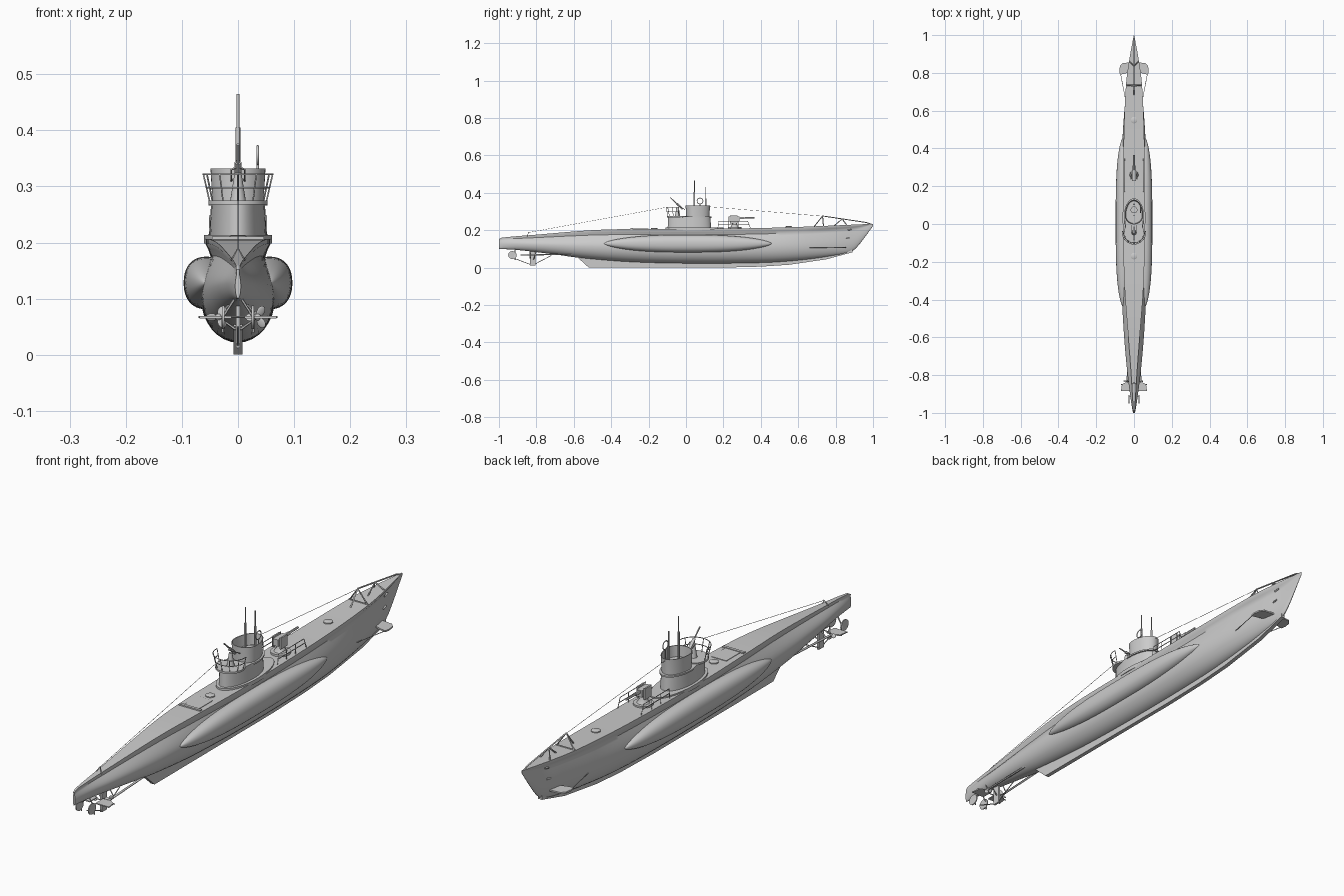
import bpy, bmesh, math
from mathutils import Vector, Matrix

if "Cube" in bpy.data.objects:
    bpy.data.objects.remove(bpy.data.objects["Cube"])

GREY = bpy.data.materials.new("hull grey")
GREY.diffuse_color = (.6, .6, .6, 1)
GREY.use_nodes = True
GREY.node_tree.nodes["Principled BSDF"].inputs["Base Color"].default_value = GREY.diffuse_color

def finish(name, bm, angle=35):
    bmesh.ops.recalc_face_normals(bm, faces=bm.faces)
    me = bpy.data.meshes.new(name)
    bm.to_mesh(me); bm.free()
    me.materials.clear()
    me.materials.append(GREY)
    ob = bpy.data.objects.new(name, me)
    bpy.context.collection.objects.link(ob)
    bpy.ops.object.select_all(action='DESELECT')
    ob.select_set(True)
    bpy.context.view_layer.objects.active = ob
    bpy.ops.object.shade_smooth_by_angle(angle=math.radians(angle))
    return ob

def loft(name, rings, mirror=False):
    """Skin equal-length rings of points and cap both ends."""
    bm = bmesh.new()
    for s in ((1, -1) if mirror else (1,)):
        vs = [[bm.verts.new((p[0] * s, p[1], p[2])) for p in r] for r in rings]
        for a, b in zip(vs, vs[1:]):
            for i in range(len(a)):
                j = (i + 1) % len(a)
                bm.faces.new((a[i], a[j], b[j], b[i]))
        bm.faces.new(vs[0]); bm.faces.new(vs[-1])
    return finish(name, bm)

def tubes(name, paths, r, mirror=False):
    """Round rods along straight-segment paths."""
    cu = bpy.data.curves.new(name, 'CURVE')
    cu.dimensions, cu.bevel_depth, cu.bevel_resolution, cu.use_fill_caps = '3D', r, 1, True
    for s in ((1, -1) if mirror else (1,)):
        for path in paths:
            sp = cu.splines.new('POLY')
            sp.points.add(len(path) - 1)
            for q, p in zip(sp.points, path):
                q.co = (p[0] * s, p[1], p[2], 1)
    tmp = bpy.data.objects.new("tmp", cu)
    bpy.context.collection.objects.link(tmp)
    bpy.context.view_layer.update()
    me = bpy.data.meshes.new_from_object(tmp.evaluated_get(bpy.context.evaluated_depsgraph_get()))
    bpy.data.objects.remove(tmp)
    bm = bmesh.new(); bm.from_mesh(me)
    bpy.data.meshes.remove(me)
    return finish(name, bm, 60)

def curve(table, y):
    """Smooth interpolation through (y, value) pairs."""
    n = len(table)
    slope = lambda i: ((table[min(i + 1, n - 1)][1] - table[max(i - 1, 0)][1]) /
                       (table[min(i + 1, n - 1)][0] - table[max(i - 1, 0)][0]))
    for i in range(n - 1):
        (a, va), (b, vb) = table[i], table[i + 1]
        if y <= b:
            t, h = (y - a) / (b - a), b - a
            return ((2*t**3 - 3*t*t + 1) * va + (t**3 - 2*t*t + t) * h * slope(i)
                    + (3*t*t - 2*t**3) * vb + (t**3 - t*t) * h * slope(i + 1))
    return table[-1][1]

def oval(cy, rx, front, back, z, n=40):
    pts = []
    for i in range(n):
        a = 2 * math.pi * i / n
        s = math.sin(a)
        pts.append((rx * math.cos(a), cy + s * (front if s > 0 else back), z))
    return pts

def box(name, x0, x1, y0, y1, z0, z1, mirror=False):
    q = lambda z: [(x0, y0, z), (x1, y0, z), (x1, y1, z), (x0, y1, z)]
    return loft(name, [q(z0), q(z1)], mirror)

# Hull: deck height, bottom height, deck half width, body half width
TOP = [(-1, .152), (-.985, .16), (-.8, .176), (-.5, .2), (-.3, .206), (0, .206), (.5, .214), (1, .234)]
BOT = [(-1, .1), (-.9, .094), (-.7, .07), (-.55, .05), (-.3, .03), (0, .022), (.4, .025),
       (.6, .038), (.8, .064), (.88, .083), (.92, .116), (1, .222)]
DECK = [(-1, .003), (-.8, .015), (-.6, .03), (-.35, .049), (-.1, .057), (.2, .057), (.5, .053),
        (.74, .042), (.87, .025), (1, .001)]
BODY = [(-1, .005), (-.97, .011), (-.9, .021), (-.8, .034), (-.6, .052), (-.4, .063), (-.15, .066),
        (.2, .066), (.4, .063), (.6, .051), (.8, .029), (.9, .013), (1, .001)]

def hull_ring(y):
    zt, zb, d, w = (curve(t, y) for t in (TOP, BOT, DECK, BODY))
    h = zt - zb
    zc, zn = zb + h * .44, zt - h * .17
    n = min(d, w) * .84
    half = [(d, zt), (d, zt - h * .05), (d * .5 + n * .5, zt - h * .1)]
    for i in range(7):                       # neck swelling into the body
        t = i / 6
        half.append((n + (w - n) * math.sin(t * math.pi / 2), zn + (zc - zn) * t))
    for i in range(1, 9):                    # round bottom
        a = i / 8 * math.pi / 2
        half.append((w * math.cos(a), zc - (zc - zb) * math.sin(a)))
    half[-1] = (0, zb)
    return [(x, y, z) for x, z in half] + [(-x, y, z) for x, z in half[-2::-1]]
loft("hull", [hull_ring(-1 + i * .005) for i in range(4)] + [hull_ring(-1 + i / 50) for i in range(1, 95)] +
     [hull_ring(.885 + i * .115 / 12) for i in range(1, 13)])

# Keel
KEEL = [(-.575, .05), (-.52, 0), (.2, 0), (.4, .005), (.55, .015), (.75, .044), (.89, .082)]
loft("keel", [[(-.008, y, z), (.008, y, z), (.008, y, curve(BOT, y) + .015),
               (-.008, y, curve(BOT, y) + .015)] for y, z in KEEL])

# Saddle tanks
def tank_ring(t):
    s = max(1 - abs(t)**2.6, .0004)**.68
    r = max(1 - abs(t)**3.2, .0004)**.62
    sq = lambda v: math.copysign(abs(v)**.88, v)
    return [(.056 + .041 * r * sq(math.cos(a)), .01 + .45 * t, .128 + .047 * s * sq(math.sin(a)))
            for a in (2 * math.pi * k / 32 for k in range(32))]
loft("saddle_tank", [tank_ring(math.sin(math.pi * (i / 48 - .5))) for i in range(49)], True)

# Conning tower with open bridge and aft gun platform
loft("tower_base", [oval(.03, .061, .17, .14, .198), oval(.03, .061, .17, .14, .213)])
loft("tower_lower", [oval(.03, .051, .105, .128, .205), oval(.03, .048, .1, .126, .272)])
loft("bridge", [oval(.045, rx, f, b, z) for rx, f, b, z in (
    (.045, .08, .044, .2), (.046, .08, .045, .28), (.049, .084, .047, .332),
    (.046, .081, .044, .332), (.043, .077, .042, .29))])
loft("spray_rail", [oval(.04, .053, .096, .06, .266), oval(.04, .053, .096, .06, .272)])
loft("aft_platform", [oval(-.045, .053, .055, .056, .268), oval(-.045, .053, .055, .056, .275)])
loft("bridge_hatch", [oval(.075, .018, .018, .018, .288, 20), oval(.075, .018, .018, .018, .3, 20)])

def arc(r, z, a0=175, a1=365, n=18):
    return [(r * math.cos(math.radians(a0 + (a1 - a0) * i / n)),
             -.045 + r * math.sin(math.radians(a0 + (a1 - a0) * i / n)), z) for i in range(n + 1)]
posts = [[a, b] for a, b in zip(arc(.051, .274, n=6), arc(.062, .322, n=6))]
tubes("platform_railing", [arc(.062, .322), arc(.056, .298)] + posts, .0015)

# Periscopes and direction finder
for nm, y, z in (("aft_periscope", .045, .465), ("forward_periscope", .105, .43)):
    tubes(nm, [[(0, y, .28), (0, y, z - .06)]], .0045)
    tubes(nm + "_head", [[(0, y, z - .07), (0, y, z)]], .0023)
tubes("direction_finder", [[(.035, .075 + .016 * math.cos(i * math.pi / 10),
      .356 + .016 * math.sin(i * math.pi / 10)) for i in range(21)],
      [(.035, .075, .29), (.035, .075, .34)]], .002)

# Aft light gun
loft("light_gun_mount", [oval(-.045, .014, .014, .014, .274, 16), oval(-.045, .006, .006, .006, .325, 16)])
tubes("light_gun_barrel", [[(0, -.02, .315), (0, -.085, .375)]], .0028)
tubes("light_gun_body", [[(0, -.018, .313), (0, -.05, .343)]], .006)
tubes("light_gun_shoulder_rest", [[(.012, -.005, .31), (.012, -.04, .33), (0, -.045, .335)]], .0018, True)

# Deck gun
loft("gun_platform", [oval(.26, .036, .036, .036, .205, 28), oval(.26, .036, .036, .036, .216, 28)])
loft("gun_pedestal", [oval(.26, r, r, r, z, 20) for r, z in ((.024, .215), (.014, .23), (.012, .25))])
box("gun_cradle", -.011, .011, .228, .285, .246, .272)
box("gun_side_plate", .012, .018, .235, .275, .235, .278, True)
tubes("gun_barrel", [[(0, .24, .264), (0, .365, .266)]], .0045)
tubes("gun_sleeve", [[(0, .24, .264), (0, .31, .265)]], .0068)
rail = [[(.05, .17, .21), (.05, .175, .248), (.05, .33, .248), (.05, .345, .21)],
        [(.05, .173, .23), (.05, .337, .23)]]
tubes("gun_deck_railing", rail + [[(.05, y, .21), (.05, y, .248)] for y in (.225, .28)], .0016, True)

# Deck hatches and raised panel
for nm, y in (("forward_hatch", .55), ("aft_hatch", -.17)):
    z = curve(TOP, y)
    loft(nm, [oval(y, r, r, r, z + k, 24) for r, k in ((.017, -.004), (.017, .004), (.013, .006))])
box("aft_deck_step", -.046, .046, -.296, -.285, .2, .211)
box("aft_deck_panel", -.032, .032, -.285, -.2, .2, .2085)

# Bow net-cutter frame
tubes("bow_frame", [[(0, .73, .276), (0, .965, .241), (0, .99, .232)],
      [(.038, .735, .222), (0, .73, .276), (-.038, .735, .222)],
      [(0, .685, .219), (0, .73, .276)],
      [(.022, .86, .226), (0, .835, .26), (-.022, .86, .226)], [(0, .79, .222), (0, .835, .26)],
      [(-.041, .735, .223), (.041, .735, .223)]], .0028)

# Antenna wires
tubes("forward_wire", [[(0, .128, .325), (0, .73, .275)]], .0008)
tubes("aft_wire", [[(0, -.107, .322), (0, -.84, .188)]], .0008)
tubes("aft_wire_post", [[(.012, -.85, .168), (0, -.84, .19), (-.012, -.85, .168)]], .0018)

def plane(name, outline, z, t):
    loft(name, [[(x, y, z - t) for x, y in outline], [(x, y, z + t) for x, y in outline]], True)

# Bow planes with guards
plane("bow_plane", [(.01, .81), (.045, .797), (.074, .79), (.078, .81), (.074, .838), (.06, .852), (.01, .856)], .107, .003)
tubes("bow_plane_guard", [[(.072, .8, .107), (.045, .66, .107)]], .0014, True)
# Bow torpedo doors
for z, y in ((.155, .865), (.2, .875)):
    tubes("torpedo_door", [[(curve(DECK, y) * .8, y - .01, z), (curve(DECK, y) * .75, y + .01, z + .004)]], .003, True)

# Stern planes, shafts, brackets and rudders
plane("stern_plane", [(.012, -.84), (.045, -.838), (.064, -.85), (.069, -.885), (.012, -.885)], .067, .002)
tubes("stern_plane_axle", [[(-.07, -.85, .067), (.07, -.85, .067)]], .002)
tubes("propeller_shaft", [[(.03, -.58, .075), (.035, -.835, .067)]], .004, True)
tubes("shaft_bracket", [[(.008, -.8, .098), (.035, -.805, .067), (.004, -.815, .045)]], .0025, True)
tubes("stern_guard", [[(0, -.72, .065), (0, -.82, .012), (0, -.92, .05)]], .002)
box("stern_skeg", -.004, .004, -.835, -.805, .012, .1)
tubes("rudder_post", [[(.027, -.915, .04), (.027, -.915, .067), (.006, -.915, .1)]], .0025, True)
loft("rudder", [[(x, -.928 + .023 * math.cos(a), .067 + .021 * math.sin(a))
     for a in (k * math.pi / 8 for k in range(16))] for x in (.0245, .0285)], True)

# Propellers
bm = bmesh.new()
for s in (1, -1):
    c = Matrix.Translation((.035 * s, -.832, .067))
    bmesh.ops.create_uvsphere(bm, u_segments=12, v_segments=8, radius=.006, matrix=c)
    for k in range(3):
        m = (c @ Matrix.Rotation(k * 2 * math.pi / 3 + .5, 4, 'Y') @ Matrix.Translation((0, 0, .012))
             @ Matrix.Rotation(.5 * s, 4, 'Z') @ Matrix.Diagonal((.008, .0018, .01, 1)))
        bmesh.ops.create_uvsphere(bm, u_segments=12, v_segments=8, radius=1, matrix=m)
finish("propellers", bm)
